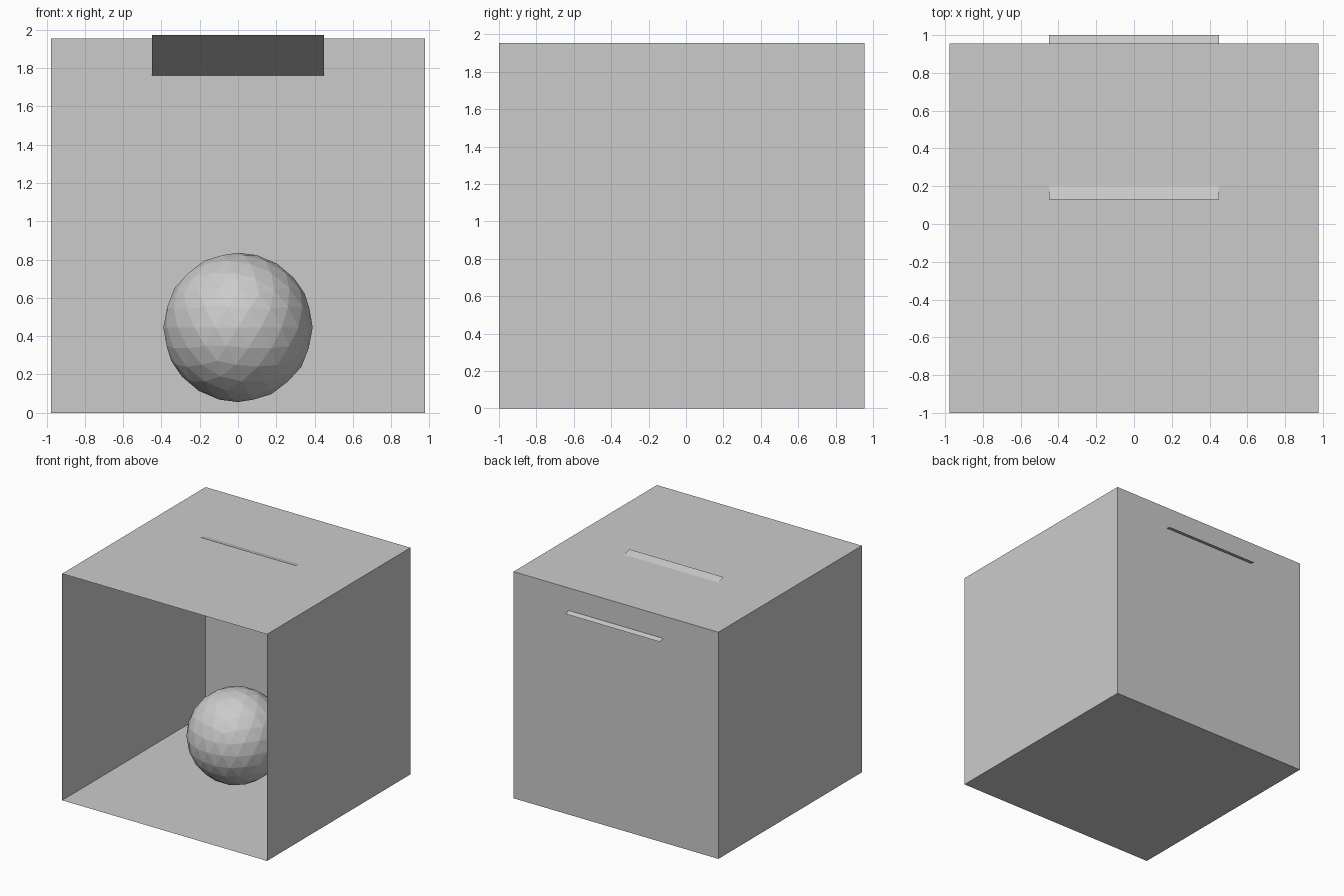
import bpy, bmesh, math
from mathutils import Matrix

if "Cube" in bpy.data.objects:
    bpy.data.objects.remove(bpy.data.objects["Cube"])

SIDE = 1.955           # edge length of the open cube
Y_MID = -0.023         # cube centre, shifted so the lamp reaches y = 1


def add_object(name, bm):
    mesh = bpy.data.meshes.new(name)
    bm.to_mesh(mesh)
    bm.free()
    obj = bpy.data.objects.new(name, mesh)
    bpy.context.collection.objects.link(obj)
    return obj


# Thin-walled room: a cube with its front face removed
bm = bmesh.new()
bmesh.ops.create_cube(bm, size=SIDE)
bm.normal_update()
front = [f for f in bm.faces if f.normal.y < -0.9]
bmesh.ops.delete(bm, geom=front, context='FACES_ONLY')
room = add_object("room_shell", bm)
room.location = (0, Y_MID, SIDE / 2)

# Low-poly ball floating just above the floor
bm = bmesh.new()
bmesh.ops.create_icosphere(bm, subdivisions=3, radius=0.39)
ball = add_object("ball", bm)
ball.location = (0, Y_MID, 0.446)

# Tilted square lamp panel, cutting through the ceiling and back wall
y0, z0, y1, z1 = 0.13, 1.974, 1.0, 1.749
tilt = math.atan2(z1 - z0, y1 - y0)
bm = bmesh.new()
bmesh.ops.create_grid(bm, x_segments=1, y_segments=1, size=0.45,
                      matrix=Matrix.Rotation(tilt, 4, 'X'))
lamp = add_object("lamp_panel", bm)
lamp.location = (0, (y0 + y1) / 2, (z0 + z1) / 2)
